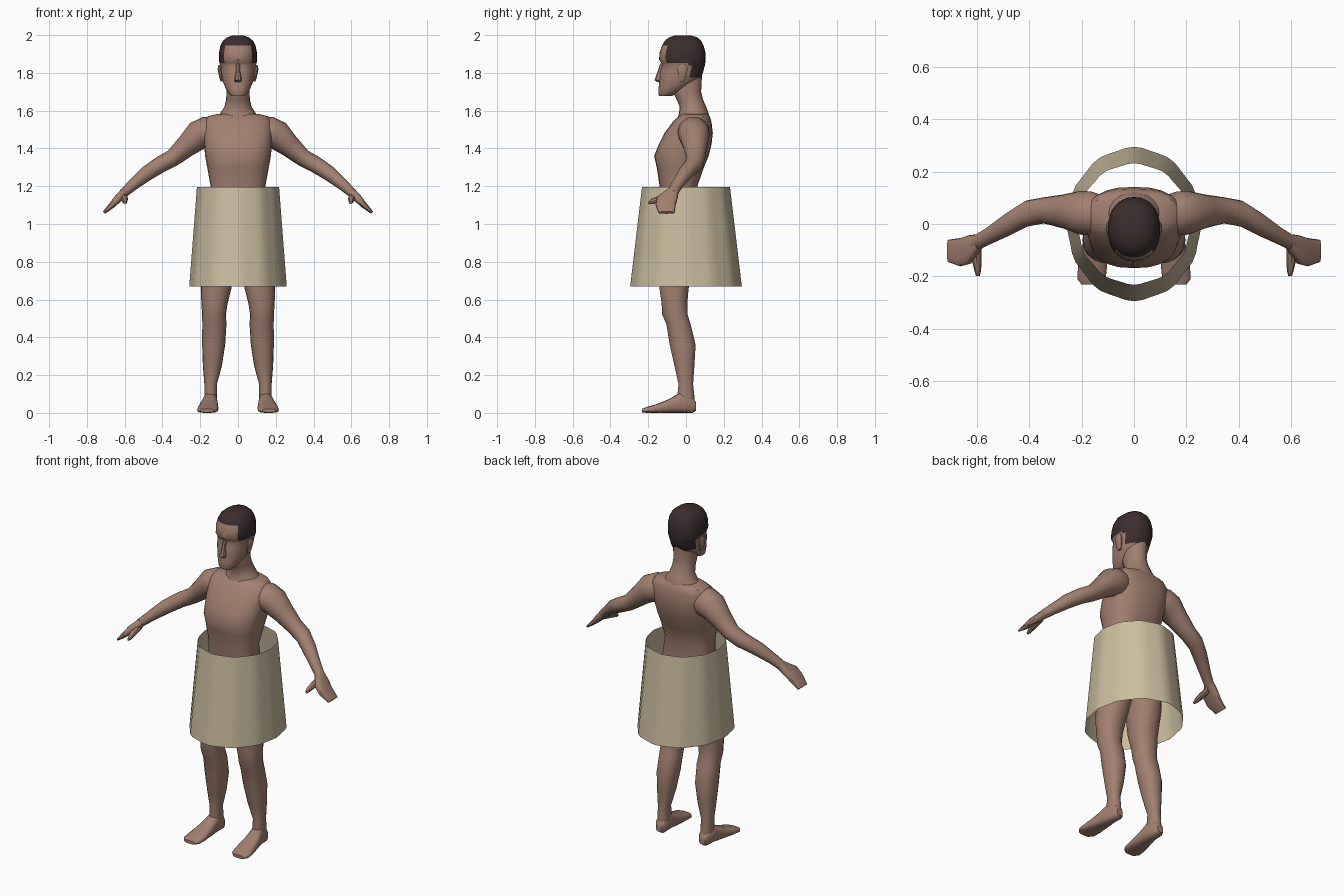
import bpy, bmesh, math
from mathutils import Vector as V


def material(name, rgb):
    m = bpy.data.materials.new(name)
    m.diffuse_color = (*rgb, 1)
    return m


skin = material("skin", (0.36, 0.215, 0.16))
hair = material("dark hair", (0.045, 0.026, 0.027))
cloth = material("beige cloth", (0.60, 0.51, 0.345))


def loft(name, rings, n=20, p=2.0, mat=skin, mirror=False, caps=True):
    """Skin a tube through rings given as (centre, half axis u, half axis v)."""
    bm = bmesh.new()
    rows = []
    for c, u, v in rings:
        row = []
        for i in range(n):
            a = 2 * math.pi * i / n
            ca, sa = math.cos(a), math.sin(a)
            x = math.copysign(abs(ca) ** (2 / p), ca)
            y = math.copysign(abs(sa) ** (2 / p), sa)
            row.append(bm.verts.new(V(c) + V(u) * x + V(v) * y))
        rows.append(row)
    for a, b in zip(rows, rows[1:]):
        for i in range(n):
            j = (i + 1) % n
            bm.faces.new((a[i], a[j], b[j], b[i]))
    if caps:
        bm.faces.new(rows[0])
        bm.faces.new(rows[-1])
    bmesh.ops.recalc_face_normals(bm, faces=bm.faces)
    me = bpy.data.meshes.new(name)
    bm.to_mesh(me)
    bm.free()
    me.materials.append(mat)
    ob = bpy.data.objects.new(name, me)
    bpy.context.collection.objects.link(ob)
    if mirror:
        ob.modifiers.new("mirror", "MIRROR").use_mirror_merge = False
    return ob


def level(z, x0, x1, y0, y1):
    """Horizontal ring from its extents."""
    return (((x0 + x1) / 2, (y0 + y1) / 2, z), ((x1 - x0) / 2, 0, 0), (0, (y1 - y0) / 2, 0))


def upright(y, x0, x1, z0, z1):
    """Ring facing the front, from its extents."""
    return (((x0 + x1) / 2, y, (z0 + z1) / 2), ((x1 - x0) / 2, 0, 0), (0, 0, (z1 - z0) / 2))


def limb(points):
    """Rings along a sideways limb: x, y, z, half depth, half thickness."""
    out = []
    for i, (x, y, z, d, t) in enumerate(points):
        a, b = points[max(i - 1, 0)], points[min(i + 1, len(points) - 1)]
        k = V((b[0] - a[0], 0, b[2] - a[2])).normalized()
        out.append(((x, y, z), (0, d, 0), V((-k.z, 0, k.x)) * t))
    return out


# Torso and hips: z, half width, front, back
torso = [(0.86, 0.10, -0.10, 0.06), (0.95, 0.175, -0.12, 0.09), (1.08, 0.155, -0.13, 0.07),
         (1.20, 0.145, -0.14, 0.06), (1.30, 0.163, -0.155, 0.095), (1.36, 0.174, -0.169, 0.12),
         (1.42, 0.18, -0.145, 0.135), (1.48, 0.185, -0.115, 0.142), (1.54, 0.185, -0.07, 0.135),
         (1.57, 0.16, -0.04, 0.125), (1.583, 0.11, -0.025, 0.115)]
loft("torso", [level(z, -w, w, a, b) for z, w, a, b in torso], 24, 2.5)

# Neck
neck = [(1.555, 0.118, -0.045, 0.125), (1.585, 0.095, -0.038, 0.12), (1.62, 0.072, -0.033, 0.107),
        (1.66, 0.063, -0.05, 0.09), (1.70, 0.061, -0.07, 0.08), (1.79, 0.061, -0.06, 0.085)]
loft("neck", [level(z, -w, w, a, b) for z, w, a, b in neck])

# Head, with the hair as a region of its faces
head_rings = [(1.678, 0.036, -0.142, -0.075), (1.69, 0.05, -0.147, -0.045), (1.72, 0.066, -0.145, 0.01),
              (1.75, 0.079, -0.142, 0.05), (1.775, 0.085, -0.14, 0.08), (1.81, 0.09, -0.137, 0.092),
              (1.84, 0.094, -0.126, 0.1), (1.852, 0.099, -0.13, 0.102), (1.87, 0.1, -0.143, 0.103),
              (1.91, 0.1, -0.139, 0.102), (1.945, 0.093, -0.127, 0.093), (1.97, 0.08, -0.112, 0.08),
              (1.988, 0.058, -0.09, 0.06), (1.999, 0.028, -0.055, 0.025)]
head = loft("head", [level(z, -w, w, a, b) for z, w, a, b in head_rings], 32, 2.2)
head.data.materials.append(hair)
for f in head.data.polygons:
    c = f.center
    if c.z > 1.945 or (c.z > 1.85 and c.y > -0.1) or (c.z > 1.775 and c.y > 0.02):
        f.material_index = 1

# Nose and ears
nose = [(1.752, 0.017, -0.152, -0.12), (1.762, 0.02, -0.167, -0.12),
        (1.80, 0.013, -0.153, -0.12), (1.85, 0.01, -0.136, -0.11)]
loft("nose", [level(z, -w, w, a, b) for z, w, a, b in nose], 8)
ear = [(1.755, 0.078, 0.092, -0.035, -0.01), (1.775, 0.08, 0.099, -0.042, 0.0),
       (1.82, 0.085, 0.108, -0.046, 0.01), (1.843, 0.088, 0.103, -0.035, 0.0)]
loft("ear", [level(*r) for r in ear], 10, mirror=True)

# Arms, hands and thumbs
arm = [(0.12, 0.04, 1.49, 0.07, 0.07), (0.165, 0.04, 1.485, 0.085, 0.085),
       (0.21, 0.043, 1.47, 0.083, 0.078), (0.27, 0.048, 1.415, 0.065, 0.06),
       (0.345, 0.052, 1.35, 0.05, 0.046), (0.41, 0.04, 1.315, 0.05, 0.044),
       (0.48, 0.0, 1.27, 0.045, 0.04), (0.555, -0.045, 1.208, 0.034, 0.03), (0.61, -0.075, 1.16, 0.03, 0.024)]
loft("arm", limb(arm), 16, mirror=True)
hand = [(0.59, -0.067, 1.178, 0.029, 0.024), (0.63, -0.098, 1.14, 0.055, 0.022),
        (0.665, -0.108, 1.102, 0.054, 0.017), (0.71, -0.103, 1.06, 0.043, 0.008)]
loft("hand", limb(hand), 16, 2.8, mirror=True)
thumb = [(-0.075, 0.585, 0.625, 1.13, 1.17), (-0.14, 0.583, 0.62, 1.115, 1.15),
         (-0.18, 0.585, 0.61, 1.105, 1.135), (-0.198, 0.59, 0.605, 1.105, 1.12)]
loft("thumb", [upright(*r) for r in thumb], 8, mirror=True)

# Legs
leg = [(0.96, 0.01, 0.175, -0.11, 0.085), (0.80, 0.015, 0.195, -0.15, 0.06),
       (0.66, 0.035, 0.197, -0.142, 0.015), (0.58, 0.055, 0.194, -0.13, 0.008),
       (0.52, 0.064, 0.19, -0.127, 0.01), (0.47, 0.061, 0.189, -0.105, 0.025),
       (0.36, 0.068, 0.19, -0.087, 0.052), (0.25, 0.085, 0.186, -0.062, 0.045),
       (0.15, 0.112, 0.178, -0.04, 0.038), (0.09, 0.11, 0.178, -0.047, 0.045), (0.03, 0.113, 0.176, -0.04, 0.045)]
loft("leg", [level(*r) for r in leg], 18, 2.2, mirror=True)

# Feet
foot = [(0.053, 0.125, 0.165, 0.012, 0.055), (0.035, 0.112, 0.177, 0, 0.085),
        (-0.03, 0.11, 0.184, 0, 0.108), (-0.09, 0.105, 0.2, 0, 0.073),
        (-0.16, 0.103, 0.214, 0, 0.045), (-0.21, 0.108, 0.217, 0, 0.031), (-0.232, 0.128, 0.2, 0.003, 0.022)]
loft("foot", [upright(*r) for r in foot], 16, 2.8, mirror=True)

# Open cloth wrap with soft vertical ripples
wrap = loft("cloth_wrap", [level(0.67, -0.255, 0.255, -0.292, 0.292),
                           level(1.197, -0.215, 0.215, -0.23, 0.23)], 48, mat=cloth, caps=False)
for v in wrap.data.vertices:
    s = 1 + 0.012 * math.cos(12 * math.atan2(v.co.y, v.co.x))
    v.co.x *= s
    v.co.y *= s

# Smooth shading with sharp edges kept
for ob in bpy.context.collection.objects:
    ob.select_set(True)
bpy.context.view_layer.objects.active = wrap
bpy.ops.object.shade_smooth_by_angle(angle=math.radians(40))
